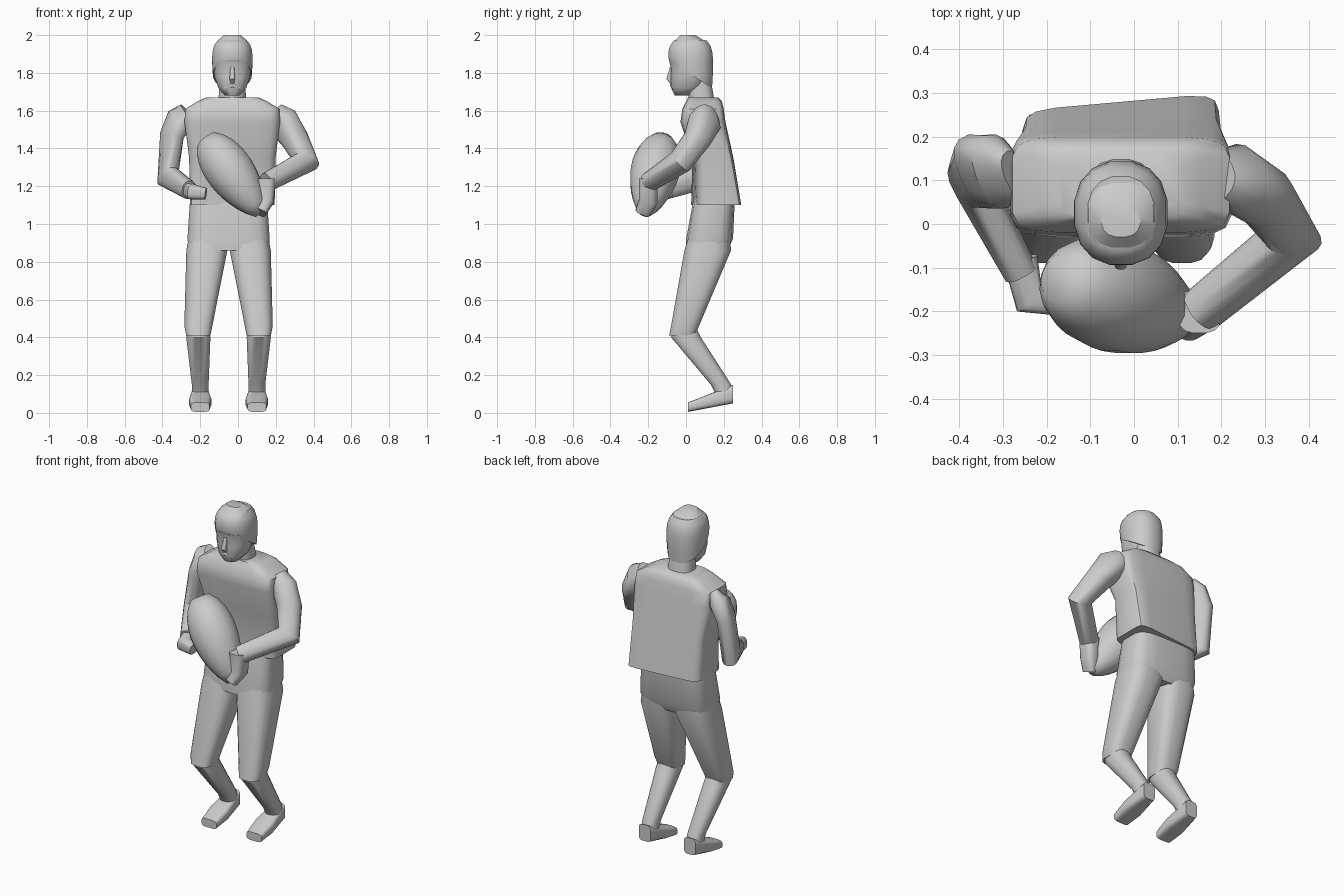
import bpy, bmesh, math
from mathutils import Vector

if "Cube" in bpy.data.objects:
    bpy.data.objects.remove(bpy.data.objects["Cube"])

SIDES = 16
BODY_X = -.03   # centre line of head and shirt
HIP_X = -.05    # centre line of the legs
ACROSS = Vector((1, 0, 0))
DEPTH = Vector((0, 1, 0))
UP = Vector((0, 0, 1))


def rounded(value, power):
    return math.copysign(abs(value) ** (2 / power), value)


def ring(centre, u, v, power=2.5):
    """Rounded-box outline around centre, with half-axes u and v."""
    angles = [2 * math.pi * (i + .5) / SIDES for i in range(SIDES)]
    return [centre + u * rounded(math.cos(a), power) + v * rounded(math.sin(a), power)
            for a in angles]


def level(z, width, front, back, x=BODY_X, power=2.5, turn=0):
    """Horizontal outline between a front and a back depth."""
    centre = Vector((x, (front + back) / 2, z))
    return ring(centre, ACROSS * width / 2 + DEPTH * turn, DEPTH * (back - front) / 2, power)


def loft(name, rings, sharp=40):
    """Skin the outlines in order and cap both ends."""
    bm = bmesh.new()
    rows = [[bm.verts.new(point) for point in outline] for outline in rings]
    for low, high in zip(rows, rows[1:]):
        for i in range(SIDES):
            bm.faces.new((low[i - 1], low[i], high[i], high[i - 1]))
    bm.faces.new(rows[0])
    bm.faces.new(rows[-1])
    bmesh.ops.recalc_face_normals(bm, faces=bm.faces)
    mesh = bpy.data.meshes.new(name)
    bm.to_mesh(mesh)
    bm.free()
    part = bpy.data.objects.new(name, mesh)
    bpy.context.collection.objects.link(part)
    bpy.ops.object.select_all(action='DESELECT')
    part.select_set(True)
    bpy.context.view_layer.objects.active = part
    bpy.ops.object.shade_smooth_by_angle(angle=math.radians(sharp))


def tube(name, joints, sizes, side_axis, power=2.5):
    """Limb through joints; each size is (along side_axis, across it)."""
    rings = []
    last = len(joints) - 1
    for i, (joint, (wide, deep)) in enumerate(zip(joints, sizes)):
        before = (joint - joints[max(i - 1, 0)]).normalized()
        after = (joints[min(i + 1, last)] - joint).normalized()
        along = (before + after).normalized()
        u = (side_axis - along * side_axis.dot(along)).normalized()
        rings.append(ring(joint, u * wide, along.cross(u) * deep, power))
    loft(name, rings)


# Boxy shirt, leaning forward, loose and slightly turned at the hem
loft("shirt", [
    level(z=1.1, width=.45, front=.04, back=.28, power=8, turn=.02),
    level(z=1.35, width=.46, front=.04, back=.245, power=7, turn=.01),
    level(z=1.54, width=.51, front=-.03, back=.21, power=6),
    level(z=1.61, width=.5, front=-.02, back=.2, power=6),
    level(z=1.65, width=.37, front=0, back=.19, power=6),
    level(z=1.67, width=.28, front=.01, back=.17, power=5)])

# Seat of the trousers
loft("trousers_seat", [
    level(z=.86, width=.42, front=0, back=.22, x=HIP_X, power=4),
    level(z=.92, width=.44, front=0, back=.25, x=HIP_X, power=4),
    level(z=1.14, width=.41, front=.04, back=.26, x=HIP_X, power=4)])

# Bent legs, one each side of the hip line
for side, sign in (("right", -1), ("left", 1)):
    knee_x = HIP_X + sign * .16
    foot_x = HIP_X + sign * .15
    loft(side + "_trouser_leg", [
        level(z=.41, width=.13, front=-.09, back=.05, x=knee_x, power=3),
        level(z=.46, width=.15, front=-.08, back=.07, x=knee_x, power=3),
        level(z=.86, width=.22, front=-.01, back=.24, x=HIP_X + sign * .115, power=3),
        level(z=1.1, width=.16, front=.06, back=.22, x=HIP_X + sign * .1, power=3)])
    loft(side + "_shin", [
        level(z=.09, width=.09, front=.16, back=.25, x=foot_x),
        level(z=.15, width=.09, front=.13, back=.24, x=foot_x),
        level(z=.4, width=.13, front=-.08, back=.08, x=knee_x),
        level(z=.46, width=.11, front=-.07, back=.05, x=knee_x)])
    heel = Vector((foot_x, .25, .1))
    toe = Vector((foot_x, .01, .03))
    loft(side + "_foot", [
        ring(heel, ACROSS * .04, UP * .05, power=4),
        ring(heel.lerp(toe, .6), ACROSS * .06, UP * .035, power=4),
        ring(toe, ACROSS * .05, UP * .025, power=4)])

# Right arm hangs, with the forearm reaching forward
right_wrist = Vector((-.26, -.11, 1.18))
tube("right_arm",
     [Vector((-.27, .11, 1.59)), Vector((-.31, .12, 1.55)), Vector((-.35, .12, 1.47)),
      Vector((-.37, .1, 1.25)), right_wrist],
     [(.03, .07), (.06, .09), (.05, .09), (.05, .08), (.04, .05)],
     side_axis=Vector((1, .5, 0)))
tube("right_hand",
     [right_wrist + DEPTH * .03, Vector((-.24, -.17, 1.17)), Vector((-.17, -.18, 1.16))],
     [(.04, .04), (.04, .04), (.03, .03)], side_axis=UP, power=3)

# Left arm swings out and folds back to the ball
left_wrist = Vector((.15, -.2, 1.22))
tube("left_arm",
     [Vector((.19, .11, 1.59)), Vector((.24, .1, 1.54)), Vector((.3, .06, 1.45)),
      Vector((.36, -.03, 1.33)), left_wrist],
     [(.06, .05), (.09, .07), (.07, .07), (.06, .07), (.05, .05)],
     side_axis=Vector((-.4, .6, -.5)))
tube("left_hand",
     [left_wrist + UP * .02, left_wrist - UP * .1, Vector((.12, -.23, 1.06))],
     [(.05, .05), (.05, .04), (.04, .03)], side_axis=DEPTH, power=3)

# Oval ball, fuller at the upper end
top, tip = Vector((-.18, -.12, 1.47)), Vector((.13, -.22, 1.04))
axis = (tip - top).normalized()
flat = axis.cross(DEPTH).normalized()
STEPS = 12
ball = []
for step in range(STEPS):
    t = (step + .5) / STEPS
    radius = .13 * math.sin(math.pi * t ** .8) ** .6
    ball.append(ring(top.lerp(tip, t), flat * radius, axis.cross(flat) * radius, power=2))
loft("ball", ball, sharp=60)

# Neck and face
loft("neck", [
    level(z=1.6, width=.16, front=.02, back=.16),
    level(z=1.78, width=.13, front=0, back=.13)])
loft("head", [
    level(z=1.68, width=.08, front=-.06, back=.03),
    level(z=1.72, width=.15, front=-.08, back=.09),
    level(z=1.78, width=.19, front=-.08, back=.12),
    level(z=1.82, width=.2, front=-.08, back=.13),
    level(z=1.86, width=.21, front=-.09, back=.13)], sharp=60)

# Domed hair whose rim drops towards the nape
hair = []
for step in range(8):
    t = step / 8
    size = math.sqrt(1 - t ** 5) - .06 * (1 - t) ** 4
    tilt = UP * .07 * (1 - t) ** 2
    hair.append(ring(Vector((BODY_X, .025, 1.79 + .21 * t)),
                     ACROSS * .11 * size, DEPTH * .122 * size - tilt, power=2.3))
loft("hair", hair, sharp=50)
loft("crown", [
    level(z=1.97, width=.16, front=-.06, back=.1),
    level(z=2, width=.09, front=-.03, back=.05)])

# Face details
brow = Vector((BODY_X, -.075, 1.83))
tube("nose", [brow, brow - UP * .06 - DEPTH * .015, brow - UP * .08],
     [(.01, .01), (.015, .015), (.01, .01)], side_axis=ACROSS)
lip = Vector((BODY_X, -.076, 1.735))
corner = DEPTH * .015 - UP * .015
tube("moustache", [lip + corner - ACROSS * .04, lip, lip + corner + ACROSS * .04],
     [(.01, .01)] * 3, side_axis=UP)
